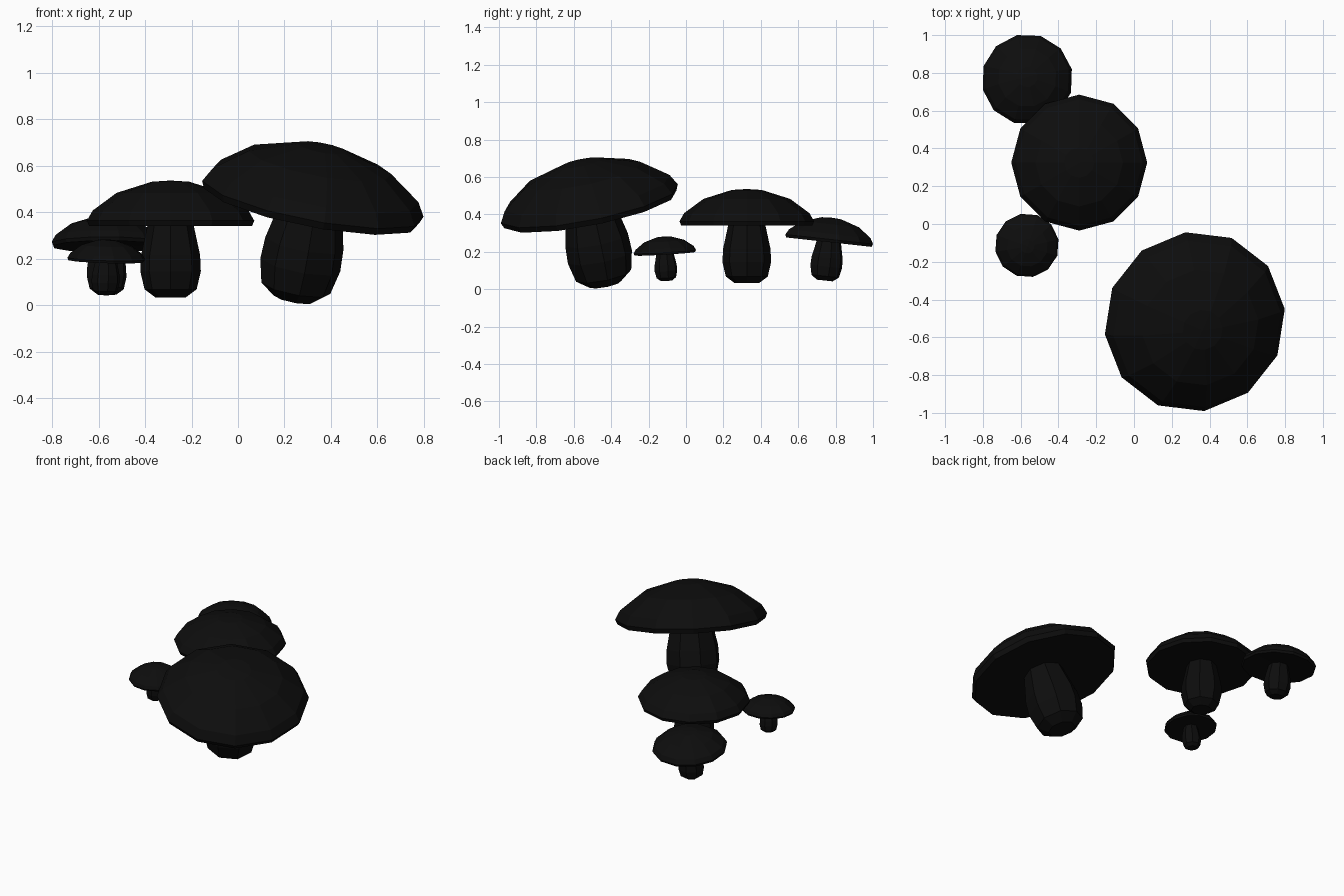
import bpy, bmesh
from math import cos, sin, radians, pi
from mathutils import Vector, Matrix

if "Cube" in bpy.data.objects:
    bpy.data.objects.remove(bpy.data.objects["Cube"])

dark = bpy.data.materials.new("dark")
dark.diffuse_color = (0.004, 0.004, 0.004, 1)
dark.use_nodes = True
dark.node_tree.nodes["Principled BSDF"].inputs["Base Color"].default_value = dark.diffuse_color

# Profiles (radius, height) with the cap rim at height zero
CAP = [(0, .181), (.08, .176), (.232, .128), (.335, .052), (.36, .008),
       (.35, -.015), (.32, -.013), (.09, .0)]
STEM = [(0, -.322), (.065, -.322), (.112, -.287), (.13, -.21),
        (.127, -.14), (.10, -.015), (.09, .03), (0, .03)]


def lathe(name, profile, sides, matrix):
    """Flat-faced surface of revolution."""
    bm = bmesh.new()
    rings = []
    for r, z in profile:
        if r == 0:
            rings.append([bm.verts.new((0, 0, z))] * sides)
        else:
            rings.append([bm.verts.new((r * cos(2 * pi * i / sides),
                                        r * sin(2 * pi * i / sides), z))
                          for i in range(sides)])
    for a, b in zip(rings, rings[1:]):
        for i in range(sides):
            j = (i + 1) % sides
            quad = list(dict.fromkeys((a[i], a[j], b[j], b[i])))
            bm.faces.new(quad)
    bmesh.ops.recalc_face_normals(bm, faces=bm.faces)
    bm.transform(matrix)
    mesh = bpy.data.meshes.new(name)
    bm.to_mesh(mesh)
    bm.free()
    mesh.materials.append(dark)
    bpy.context.collection.objects.link(bpy.data.objects.new(name, mesh))


def mushroom(name, centre, radius, lean, turn):
    """Cap and stem placed by cap centre, cap radius and leaning axis."""
    tilt = Vector((0, 0, 1)).rotation_difference(Vector((*lean, 1)).normalized())
    m = (Matrix.Translation(centre) @ tilt.to_matrix().to_4x4()
         @ Matrix.Rotation(radians(turn), 4, 'Z') @ Matrix.Scale(radius / .36, 4))
    lathe(name + "_cap", CAP, 12, m)
    lathe(name + "_stem", STEM, 8, m)


mushroom("large_mushroom", (.32, -.515, .447), .487, (.19, -.20), 7)
mushroom("medium_mushroom", (-.29, .325, .355), .36, (0, 0), 0)
mushroom("small_mushroom", (-.565, .765, .262), .242, (0, .11), 13)
mushroom("tiny_mushroom", (-.567, -.113, .197), .17, (.03, -.06), 11)
